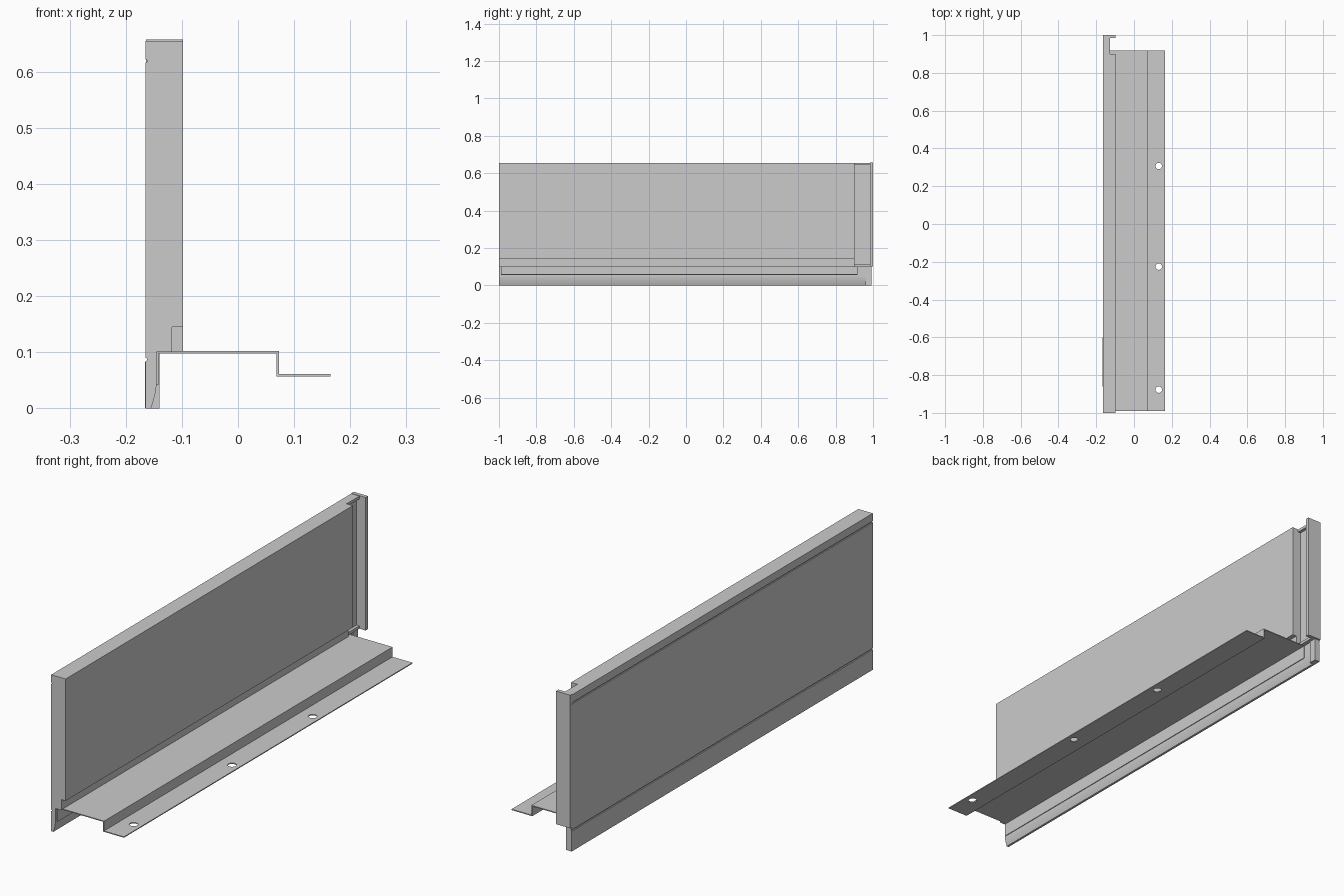
import bpy, bmesh

if "Cube" in bpy.data.objects:
    bpy.data.objects.remove(bpy.data.objects["Cube"])


def extrude_profile(name, pts, y0, y1):
    """Extrude a closed x/z outline along y."""
    bm = bmesh.new()
    face = bm.faces.new([bm.verts.new((x, y0, z)) for x, z in pts])
    out = bmesh.ops.extrude_face_region(bm, geom=[face])
    moved = [v for v in out["geom"] if isinstance(v, bmesh.types.BMVert)]
    bmesh.ops.translate(bm, verts=moved, vec=(0, y1 - y0, 0))
    bmesh.ops.recalc_face_normals(bm, faces=bm.faces)
    mesh = bpy.data.meshes.new(name)
    bm.to_mesh(mesh)
    bm.free()
    obj = bpy.data.objects.new(name, mesh)
    bpy.context.collection.objects.link(obj)
    return obj


def box(name, x0, x1, y0, y1, z0, z1):
    return extrude_profile(name, [(x0, z0), (x1, z0), (x1, z1), (x0, z1)], y0, y1)


OUT, IN, WEB, TOP = -0.165, -0.098, -0.14, 0.655

# Outer face with two shallow grooves, and the curved lower skirt
outer = [(OUT, TOP)]
for z in (0.619, 0.087):
    outer += [(OUT, z + 0.003), (OUT + 0.003, z + 0.002),
              (OUT + 0.003, z - 0.002), (OUT, z - 0.003)]
skirt = [(OUT, 0), (-0.155, 0), (-0.151, 0.012), (-0.1475, 0.026), (-0.145, 0.042)]

# Main side wall, rebated along its lower inside edge
wall = extrude_profile("side_wall", outer + skirt + [
    (-0.145, 0.1), (-0.118, 0.1), (-0.118, 0.145), (IN, 0.145), (IN, TOP)], -1, 0.9)

# Thin rear continuation of the wall, with caps closing the channel
extrude_profile("rear_web", outer + skirt + [(-0.145, 0.1), (WEB, 0.1), (WEB, TOP)], 0.9, 0.96)
extrude_profile("rear_post", outer + [(OUT, 0), (WEB, 0), (WEB, TOP)], 0.96, 0.992)
for name, z0, z1 in (("channel_top_cap", 0.643, TOP), ("channel_bottom_cap", 0.1, 0.112)):
    box(name, WEB, -0.127, 0.9, 0.984, z0, z1)

# Rear flange
box("rear_flange", OUT + 0.001, IN, 0.984, 1.0, 0.1, 0.657)

# Small plate on the outside of the skirt
box("skirt_plate", OUT - 0.0008, OUT + 0.002, -0.86, -0.6, 0.001, 0.083)

# Stepped sheet-metal floor support
t = 0.004
rail = extrude_profile("floor_rail", [
    (-0.146, 0.042), (-0.146, 0.102), (0.073, 0.102), (0.073, 0.061), (0.165, 0.061),
    (0.165, 0.061 - t), (0.073 - t, 0.061 - t), (0.073 - t, 0.102 - t),
    (-0.146 + t, 0.102 - t), (-0.146 + t, 0.042)], -0.99, 0.918)

# Screw holes
for y in (0.307, -0.226, -0.877):
    bpy.ops.mesh.primitive_cylinder_add(vertices=32, radius=0.017, depth=0.04,
                                        location=(0.131, y, 0.059))
    cutter = bpy.context.object
    cutter.name = "hole_cutter"
    cutter.hide_render = True
    mod = rail.modifiers.new("screw_hole", "BOOLEAN")
    mod.operation = "DIFFERENCE"
    mod.solver = "EXACT"
    mod.object = cutter
    bpy.context.view_layer.objects.active = rail
    bpy.ops.object.modifier_apply(modifier=mod.name)
    bpy.data.objects.remove(cutter)
